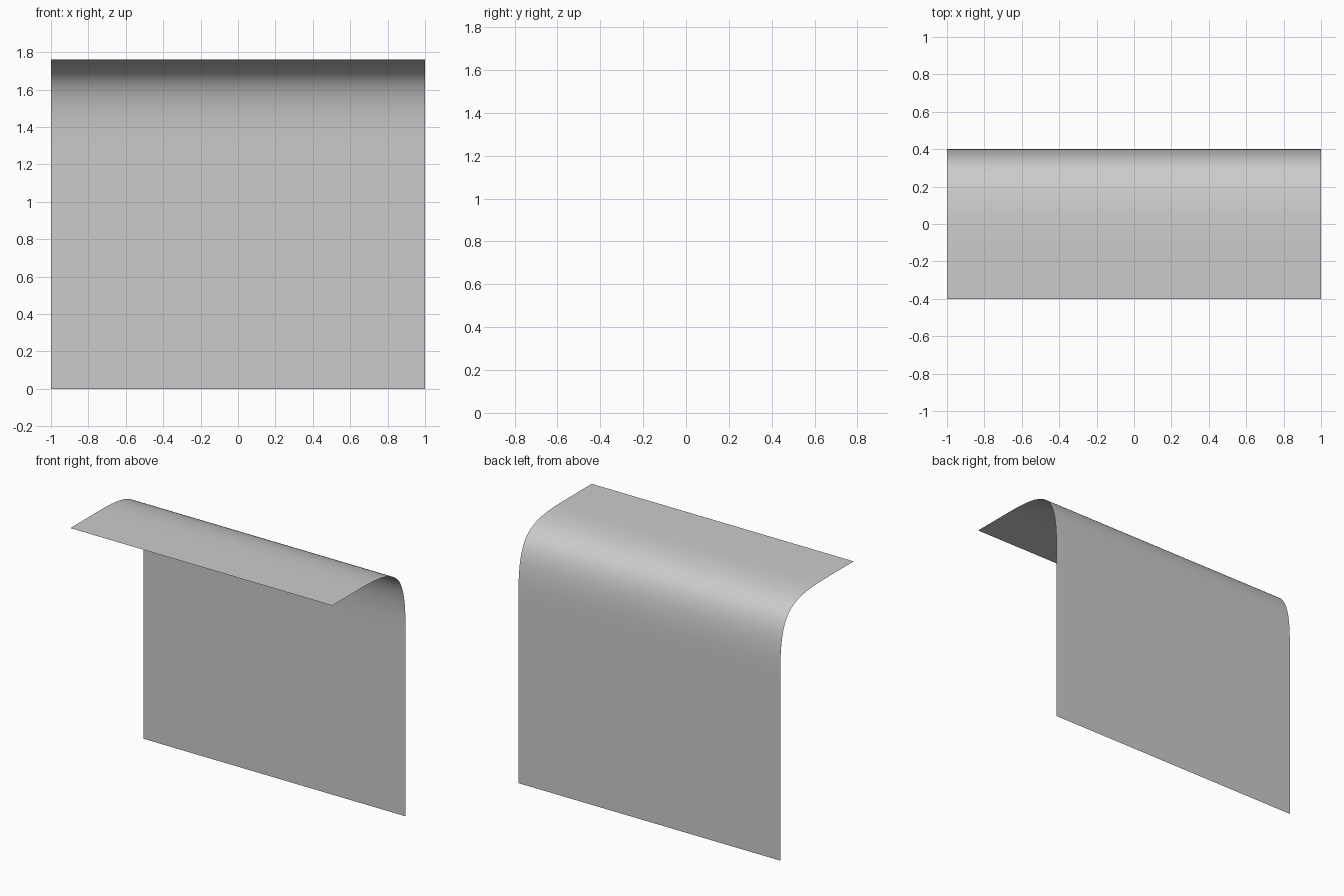
import bpy, bmesh

if "Cube" in bpy.data.objects:
    bpy.data.objects.remove(bpy.data.objects["Cube"])

BACK, FRONT, TOP = 0.4, -0.4, 1.76
BEND_Y, BEND_Z = 0.54, 0.54   # reach of the bend along the top and down the back
STEPS = 20


def ease(t):
    """Half of a soft cubic corner: (progress along, drift off the straight)."""
    return t - t ** 3 / 6, t ** 3 / 6


# Side profile (y, z): upright back, soft bend, flat top
profile = [(BACK, 0.0)]
for i in range(STEPS + 1):
    along, off = ease(i / STEPS)
    profile.append((BACK - BEND_Y * off, TOP - BEND_Z * (1 - along)))
for i in range(STEPS - 1, -1, -1):
    along, off = ease(i / STEPS)
    profile.append((BACK - BEND_Y * (1 - along), TOP - BEND_Z * off))
profile.append((FRONT, TOP))

# Sweep the profile across the width as a single open sheet
bm = bmesh.new()
left, right = ([bm.verts.new((x, y, z)) for y, z in profile] for x in (-1, 1))
for i in range(len(profile) - 1):
    bm.faces.new((left[i], left[i + 1], right[i + 1], right[i]))
bm.normal_update()
# The outside of the sheet faces up and back
if sum(f.normal.z + f.normal.y for f in bm.faces) < 0:
    bmesh.ops.reverse_faces(bm, faces=bm.faces)
for f in bm.faces:
    f.smooth = True

mesh = bpy.data.meshes.new("curved_sheet")
bm.to_mesh(mesh)
bm.free()
sheet = bpy.data.objects.new("curved_sheet", mesh)
bpy.context.collection.objects.link(sheet)
